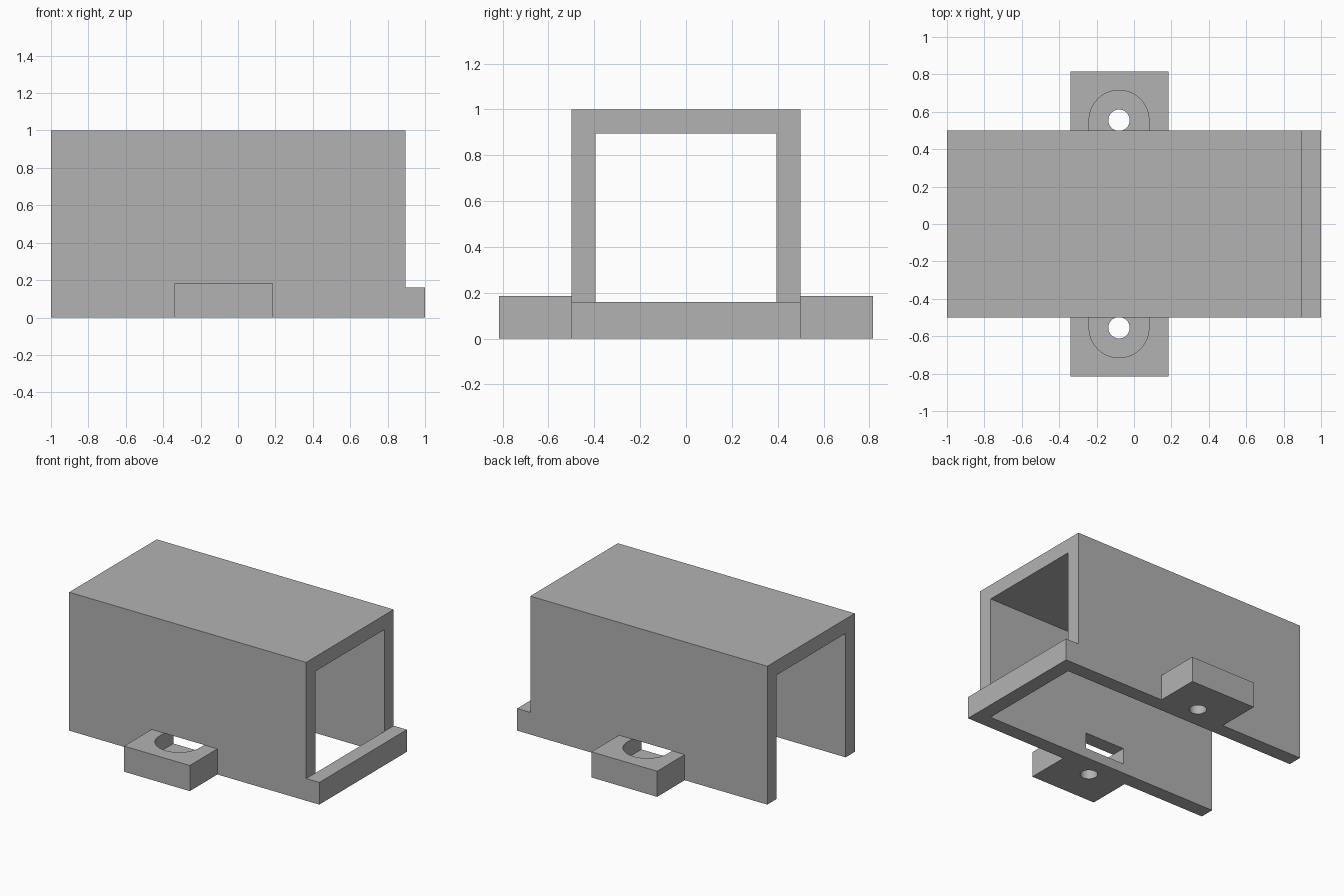
import bpy, bmesh, math
from mathutils import Vector

default = bpy.data.objects.get("Cube")
if default:
    bpy.data.objects.remove(default, do_unlink=True)

grey = bpy.data.materials.new("plain_grey")
grey.use_nodes = True
colour = (0.448, 0.448, 0.448, 1)
grey.diffuse_color = colour
grey.node_tree.nodes["Principled BSDF"].inputs["Base Color"].default_value = colour


def extrude(name, points, offset):
    """Solid made by sweeping a flat outline along an offset."""
    bm = bmesh.new()
    face = bm.faces.new([bm.verts.new(p) for p in points])
    swept = bmesh.ops.extrude_face_region(bm, geom=[face])["geom"]
    verts = [v for v in swept if isinstance(v, bmesh.types.BMVert)]
    bmesh.ops.translate(bm, verts=verts, vec=Vector(offset))
    bmesh.ops.recalc_face_normals(bm, faces=bm.faces)
    mesh = bpy.data.meshes.new(name)
    bm.to_mesh(mesh)
    bm.free()
    mesh.materials.append(grey)
    obj = bpy.data.objects.new(name, mesh)
    bpy.context.collection.objects.link(obj)
    return obj


def block(name, x0, x1, y0, y1, height):
    outline = [(x0, y0, 0), (x1, y0, 0), (x1, y1, 0), (x0, y1, 0)]
    return extrude(name, outline, (0, 0, height))


def combine(target, tool, operation):
    """Fuse or cut with a helper solid, then discard the helper."""
    tool.hide_render = True
    mod = target.modifiers.new(tool.name, "BOOLEAN")
    mod.object, mod.operation, mod.solver = tool, operation, "EXACT"
    bpy.context.view_layer.objects.active = target
    bpy.ops.object.modifier_apply(modifier=mod.name)
    bpy.data.objects.remove(tool, do_unlink=True)


def arc(radius, start, end, steps):
    angles = [start + (end - start) * i / steps for i in range(steps + 1)]
    return [(hole_x + radius * math.cos(a), hole_y + radius * math.sin(a)) for a in angles]


WIDTH, INNER, WALL_END = 0.5, 0.395, 0.895
LUG_TOP, POCKET_FLOOR = 0.185, 0.07
hole_x, hole_y, pocket_r, hole_r = -0.08, 0.555, 0.16, 0.057

# Upside-down U channel
u_profile = [(-WIDTH, 0), (-WIDTH, 1), (WIDTH, 1), (WIDTH, 0),
             (INNER, 0), (INNER, 0.895), (-INNER, 0.895), (-INNER, 0)]
housing = extrude("channel_housing", [(-1, y, z) for y, z in u_profile],
                  (1 + WALL_END, 0, 0))

# Low sill across the open end
combine(housing, block("end_sill", WALL_END, 1, -WIDTH, WIDTH, 0.16), "UNION")

# Screw lugs on both sides, with a pocket open into the channel and a through hole
for side in (-1, 1):
    ys = sorted((side * 0.45, side * 0.815))
    combine(housing, block("screw_lug", -0.34, 0.185, *ys, LUG_TOP), "UNION")

    pocket = arc(pocket_r, 0, math.pi, 32)
    pocket += [(hole_x - pocket_r, 0.35), (hole_x + pocket_r, 0.35)]
    combine(housing, extrude("screw_pocket",
                             [(x, side * y, POCKET_FLOOR) for x, y in pocket],
                             (0, 0, LUG_TOP - POCKET_FLOOR)), "DIFFERENCE")

    hole = arc(hole_r, 0, math.tau, 32)[:-1]
    combine(housing, extrude("screw_hole", [(x, side * y, -0.05) for x, y in hole],
                             (0, 0, 0.15)), "DIFFERENCE")

# Round walls smooth, corners sharp
bpy.ops.object.select_all(action="DESELECT")
housing.select_set(True)
bpy.context.view_layer.objects.active = housing
bpy.ops.object.shade_smooth_by_angle(angle=math.radians(30))
